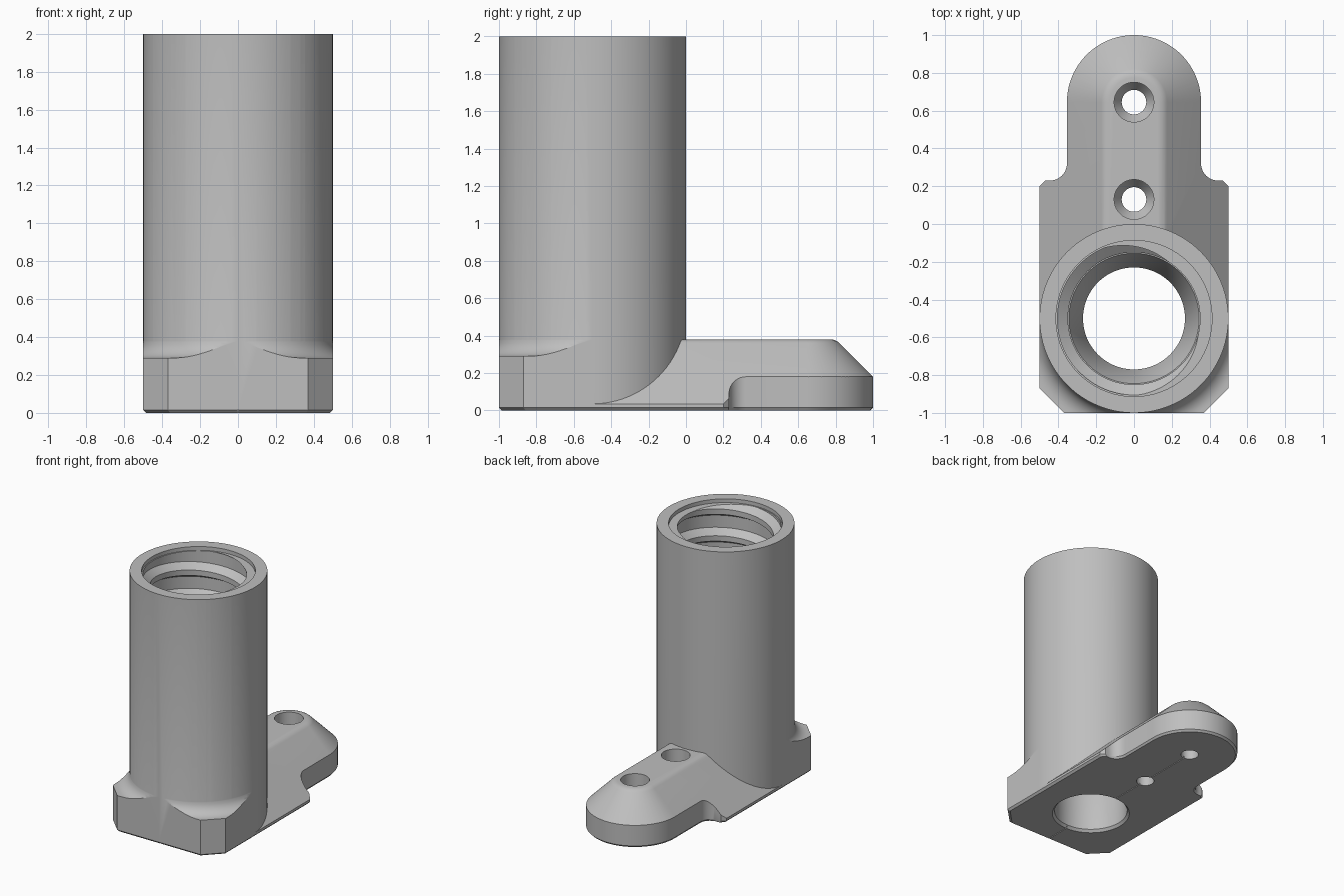
import bpy, bmesh
from math import sin, cos, pi, radians

cube = bpy.data.objects.get("Cube")
if cube:
    bpy.data.objects.remove(cube)

SEG = 48          # segments per half circle
AXIS = -0.5       # y of the socket axis
TOE = 0.645       # y of the rounded toe centre

grey = bpy.data.materials.new("plain_grey")
grey.use_nodes = True
COLOUR = (0.52, 0.52, 0.52, 1)
grey.diffuse_color = COLOUR
grey.node_tree.nodes["Principled BSDF"].inputs["Base Color"].default_value = COLOUR


def finish(name, bm):
    bmesh.ops.remove_doubles(bm, verts=bm.verts, dist=1e-4)
    bmesh.ops.recalc_face_normals(bm, faces=bm.faces)
    mesh = bpy.data.meshes.new(name)
    bm.to_mesh(mesh)
    bm.free()
    mesh.materials.append(grey)
    ob = bpy.data.objects.new(name, mesh)
    bpy.context.collection.objects.link(ob)
    return ob


def loft(name, rings):
    """Closed solid through a stack of rings with equal point counts."""
    bm = bmesh.new()
    loops = [[bm.verts.new(p) for p in ring] for ring in rings]
    for low, high in zip(loops, loops[1:]):
        for i in range(len(low)):
            bm.faces.new((low[i - 1], low[i], high[i], high[i - 1]))
    bm.faces.new(loops[0])
    bm.faces.new(loops[-1])
    return finish(name, bm)


def oval(d, z, y0, y1):
    """Ring at distance d around the line from y0 to y1."""
    ends = [(y1, 0), (y0, pi)]
    return [(d * cos(a + pi * i / SEG), y + d * sin(a + pi * i / SEG), z)
            for y, a in ends for i in range(SEG + 1)]


def lathe(name, profile, y):
    return loft(name, [oval(r, z, y, y) for r, z in profile])


def prism(name, half, height):
    """Mirrored outline, extruded, with a small chamfer at the bottom."""
    outline = half + [(-x, y) for x, y in reversed(half)]
    return loft(name, [[(x * 0.97, y * 0.985, 0) for x, y in outline],
                       [(x, y, 0.015) for x, y in outline],
                       [(x, y, height) for x, y in outline]])


def combine(ob, other, operation):
    mod = ob.modifiers.new("combine", "BOOLEAN")
    mod.object, mod.operation, mod.solver = other, operation, "EXACT"
    bpy.context.view_layer.objects.active = ob
    bpy.ops.object.modifier_apply(modifier=mod.name)
    bpy.data.objects.remove(other)


def thread_radius(u, profile):
    u %= 1
    for (u0, r0), (u1, r1) in zip(profile, profile[1:]):
        if u <= u1:
            return r0 + (r1 - r0) * (u - u0) / (u1 - u0)


def threaded_bore(name, pitch, low, high):
    """Bore cutter with a helical groove between two heights."""
    profile = [(0, 0.35), (0.2, 0.35), (0.4, 0.405), (0.85, 0.405), (1, 0.35)]
    below = [(0, -0.05), (0.33, -0.05), (0.27, 0.02), (0.27, 0.38), (0.345, low)]
    above = [(0.413, high), (0.413, 2.1), (0, 2.1)]
    first, last = int(low / pitch) - 2, int(high / pitch) + 2
    bm = bmesh.new()
    columns = []
    for j in range(2 * SEG + 1):
        turn = j / (2 * SEG)
        rz = list(below)
        for k in range(first, last):
            for u, _ in profile[:-1]:
                z = pitch * (k + u + turn)
                if low < z < high:
                    rz.append((thread_radius(u, profile), z))
                else:
                    z = min(max(z, low), high)
                    rz.append((thread_radius(z / pitch - turn, profile), z))
        rz += above
        a = 2 * pi * turn
        columns.append([bm.verts.new((r * cos(a), AXIS + r * sin(a), z)) for r, z in rz])
    for c, d in zip(columns, columns[1:]):
        for i in range(len(c) - 1):
            bm.faces.new((c[i], d[i], d[i + 1], c[i + 1]))
    bmesh.ops.remove_doubles(bm, verts=bm.verts, dist=1e-4)
    bmesh.ops.triangulate(bm, faces=bm.faces)
    return finish(name, bm)


# Mounting foot: stepped outline with concave corners and a rounded toe
notch = [(0.445 - 0.09 * sin(a), 0.32 - 0.09 * cos(a))
         for a in (radians(9 * i) for i in range(11))]
toe = [(0.355 * cos(a), TOE + 0.355 * sin(a))
       for a in (pi / 2 * i / SEG for i in range(SEG))]
foot = prism("mounting_foot", [(0.5, -0.55), (0.5, 0.2), (0.47, 0.23)] + notch + toe, 0.5)

# Sloped shoulders of the foot with a softened ridge
slopes = [(0.635, -0.1), (0.175, 0.36), (0.163, 0.37), (0.147, 0.377), (0.13, 0.38)]
combine(foot, loft("slopes", [oval(d, z, AXIS, TOE) for d, z in slopes]), "INTERSECT")

# Front block with chamfered corners and a flared top
block = prism("front_block", [(0.37, -1), (0.5, -0.87), (0.5, AXIS)], 0.6)
arc = [(0.6 - 0.1 * sin(a), 0.39 - 0.1 * cos(a))
       for a in (radians(9 * i) for i in range(10))]
flare = lathe("flare", [(0.8, -0.1), (0.8, 0.29)] + arc + [(0.497, 0.395)], AXIS)
combine(block, flare, "INTERSECT")

# Socket tube joined to the base
body = lathe("threaded_socket_bracket", [(0.5, 0.02), (0.5, 2)], AXIS)
combine(body, foot, "UNION")
combine(body, block, "UNION")

# Threaded bore and countersunk screw holes
combine(body, threaded_bore("bore", 0.215, 0.55, 1.97), "DIFFERENCE")
for y in (0.13, TOE):
    hole = lathe("screw_hole", [(0.065, -0.1), (0.065, 0.16), (0.105, 0.22), (0.105, 0.6)], y)
    combine(body, hole, "DIFFERENCE")

# Fine slit along the underside
slit = loft("slit", [[(x, y, z) for x, y in ((-0.003, -1.1), (0.003, -1.1), (0.003, TOE), (-0.003, TOE))]
                     for z in (-0.05, 0.015)])
combine(body, slit, "DIFFERENCE")

bpy.ops.object.select_all(action="DESELECT")
body.select_set(True)
bpy.context.view_layer.objects.active = body
bpy.ops.object.shade_smooth_by_angle(angle=radians(25))
